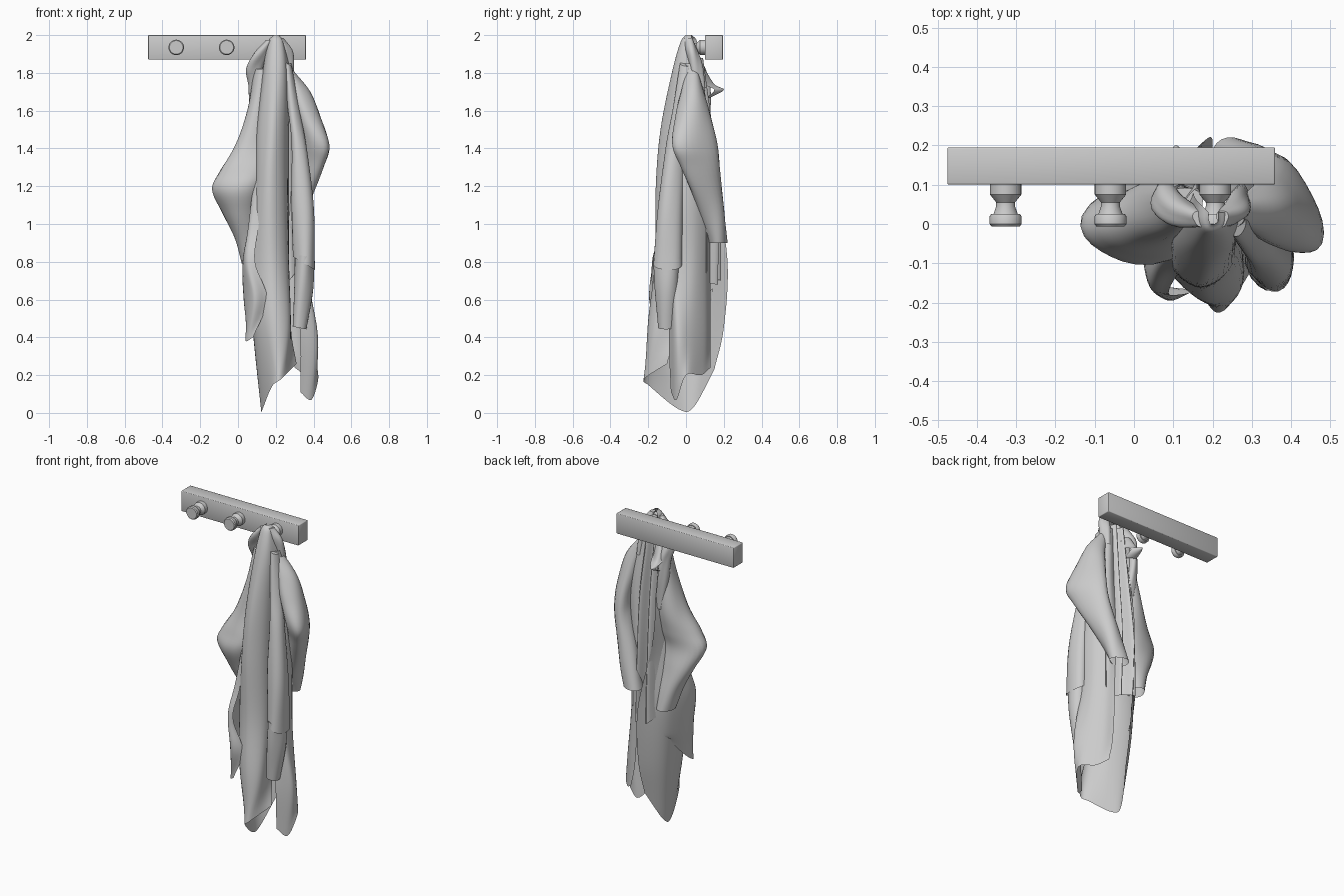
import bpy, math
from mathutils import Vector

def material(name, v):
    m = bpy.data.materials.new(name)
    m.diffuse_color = (v, v, v, 1)
    return m

GREY = material("plain grey", 0.6)

def add_mesh(name, verts, faces, angle=50):
    me = bpy.data.meshes.new(name)
    me.from_pydata([tuple(v) for v in verts], [], faces)
    me.materials.append(GREY)
    ob = bpy.data.objects.new(name, me)
    bpy.context.collection.objects.link(ob)
    bpy.context.view_layer.objects.active = ob
    for o in bpy.context.selected_objects:
        o.select_set(False)
    ob.select_set(True)
    bpy.ops.object.shade_smooth_by_angle(angle=math.radians(angle))
    return ob

def spline(pts, n):
    """Catmull-Rom through points of any dimension, n steps per span."""
    pts = [Vector(p) for p in pts]
    ext = [pts[0] * 2 - pts[1]] + pts + [pts[-1] * 2 - pts[-2]]
    out = []
    for i in range(1, len(ext) - 2):
        a, b, c, d = ext[i - 1:i + 3]
        for k in range(n):
            t = k / n
            out.append(0.5 * (2 * b + (c - a) * t + (2 * a - 5 * b + 4 * c - d) * t * t
                              + (3 * b - a - 3 * c + d) * t ** 3))
    return out + [pts[-1]]

def grid_faces(rows, cols, closed):
    return [(r * cols + c, r * cols + (c + 1) % cols,
             (r + 1) * cols + (c + 1) % cols, (r + 1) * cols + c)
            for r in range(rows - 1) for c in range(cols if closed else cols - 1)]

def cloth_panel(name, rings, hem, n=6):
    """Open hanging sheet: rings are (z, plan points); hem holds 3D points."""
    rows = [[(x, y, z) for x, y in pts] for z, pts in rings] + [hem]
    cols = [spline([r[i] for r in rows], n) for i in range(len(hem))]
    grid = [spline([c[j] for c in cols], n) for j in range(len(cols[0]))]
    add_mesh(name, [v for r in grid for v in r], grid_faces(len(grid), len(grid[0]), False))

def cloth_tube(name, path, wrinkle=0.06, tilt=0.0, n=6, seg=24):
    """Hanging tube: path entries are x, y, z, half widths in x and y, turn in degrees."""
    p = spline([tuple(e) + (0,) * (6 - len(e)) for e in path], n)
    verts = []
    for j, (x, y, z, rx, ry, turn) in enumerate(p):
        s, c = math.sin(math.radians(turn)), math.cos(math.radians(turn))
        for i in range(seg):
            a = 2 * math.pi * i / seg
            k = 1 + wrinkle * math.sin(3 * a + j * 0.22)
            u, v = rx * k * math.cos(a), ry * k * math.sin(a)
            dx, dy = u * c - v * s, u * s + v * c
            verts.append((x + dx, y + dy, z - tilt * dx))
    add_mesh(name, verts, grid_faces(len(p), seg, True) + [tuple(range(seg))])

# wall rail
bpy.ops.mesh.primitive_cube_add(size=1, location=(-0.058, 0.148, 1.935))
rail = bpy.context.object
rail.name = "rail"
rail.scale = (0.835, 0.095, 0.13)
bpy.ops.object.transform_apply(location=False, rotation=False, scale=True)
rail.data.materials.append(GREY)
bpy.ops.object.shade_smooth()
bev = rail.modifiers.new("bevel", 'BEVEL')
bev.width, bev.segments = 0.004, 2

# turned pegs
PROFILE = [(0.04, 0.102), (0.04, 0.075), (0.024, 0.055), (0.024, 0.045),
           (0.031, 0.025), (0.037, 0.025), (0.041, 0.019), (0.041, 0.0), (0.036, -0.006)]
for k in range(3):
    px, seg = -0.327 + 0.267 * k, 28
    verts = [(px + r * math.cos(2 * math.pi * i / seg), y, 1.935 + r * math.sin(2 * math.pi * i / seg))
             for r, y in PROFILE for i in range(seg)]
    last = (len(PROFILE) - 1) * seg
    add_mesh("peg", verts, grid_faces(len(PROFILE), seg, True) + [tuple(range(last, last + seg))], 35)

# coat: main panel wrapping from the back round the left to the front
cloth_panel("coat_main_panel", [
    (2.0, [(.19, .03), (.19, .015), (.195, .0), (.205, .0), (.215, .01), (.215, .03)]),
    (1.96, [(.16, .06), (.16, .01), (.175, -.02), (.205, -.03), (.235, -.015), (.245, .03)]),
    (1.8, [(.15, .08), (.13, .02), (.15, -.05), (.2, -.075), (.25, -.05), (.28, .04)]),
    (1.5, [(.13, .12), (.10, .03), (.11, -.07), (.18, -.135), (.25, -.08), (.27, .04)]),
    (1.2, [(.13, .16), (.09, .03), (.10, -.1), (.17, -.16), (.25, -.1), (.27, .04)]),
    (0.8, [(.19, .22), (.08, .08), (.07, -.08), (.17, -.165), (.26, -.11), (.27, .02)]),
    (0.45, [(.20, .20), (.09, .07), (.09, -.1), (.18, -.2), (.27, -.17), (.28, -.05)])],
    [(.19, .15, .23), (.13, .04, .03), (.13, -.04, .02), (.18, -.19, .14), (.23, -.22, .18), (.31, -.1, .26)])

# coat: right side panel
cloth_panel("coat_right_panel", [
    (1.85, [(.21, .07), (.25, .08), (.28, .05), (.28, .01), (.26, -.01)]),
    (1.5, [(.22, .10), (.29, .12), (.34, .07), (.34, -.01), (.29, -.04)]),
    (1.1, [(.23, .13), (.29, .12), (.35, .05), (.36, -.03), (.30, -.05)]),
    (0.75, [(.25, .13), (.31, .10), (.36, .03), (.36, -.06), (.30, -.07)]),
    (0.4, [(.27, .13), (.33, .10), (.40, .02), (.42, -.05), (.33, -.09)])],
    [(.30, .13, .24), (.36, .08, .2), (.425, .0, .2), (.39, -.05, .07), (.33, -.08, .11)])

# coat: rippled folds between the sleeves at the back
cloth_panel("coat_back_folds", [
    (1.88, [(.13, .06), (.16, .09), (.18, .06), (.21, .09), (.24, .06), (.27, .06)]),
    (1.5, [(.12, .08), (.16, .14), (.19, .08), (.23, .14), (.26, .08), (.30, .10)]),
    (1.1, [(.11, .09), (.15, .18), (.19, .10), (.23, .17), (.26, .09), (.31, .11)])],
    [(.10, .10, .75), (.15, .19, .7), (.20, .12, .72), (.24, .17, .68), (.27, .10, .7), (.31, .11, .75)])

# sleeves
cloth_tube("left_sleeve", [
    (.13, .05, 1.82, .045, .045), (.11, .04, 1.62, .06, .065), (.08, .03, 1.42, .095, .085),
    (.04, .005, 1.28, .13, .095), (.005, -.005, 1.18, .135, .095), (.02, .03, 1.06, .105, .085),
    (.055, .07, .92, .075, .07), (.075, .10, .79, .055, .06)])
cloth_tube("right_sleeve", [
    (.27, .035, 1.81, .025, .03), (.325, .035, 1.7, .055, .06), (.365, .035, 1.57, .065, .095, 15),
    (.4, .04, 1.42, .065, .128, 24), (.38, .075, 1.3, .06, .11, 26), (.315, .13, 1.1, .058, .075, 30),
    (.255, .17, .9, .06, .05)])

# front edge fold on the right, with its lower turned flap
cloth_tube("right_front_fold", [
    (.26, .0, 1.85, .025, .03), (.295, -.03, 1.6, .035, .04), (.325, -.06, 1.4, .042, .05),
    (.345, -.085, 1.1, .06, .065), (.352, -.095, .79, .058, .075)], 0.06, 0.6)
cloth_tube("right_front_flap", [
    (.352, -.1, .83, .05, .068), (.345, -.1, .66, .05, .065), (.325, -.1, .45, .036, .05)], 0.06, 0.2)

# left front edge, ending in a pointed flap
cloth_panel("left_front_flap", [
    (1.4, [(.14, .10), (.11, .04), (.10, -.03), (.11, -.06), (.15, -.10)]),
    (1.0, [(.13, .14), (.07, .07), (.06, -.04), (.06, -.11), (.11, -.13)]),
    (0.8, [(.14, .16), (.06, .08), (.025, -.06), (.04, -.16), (.09, -.18)]),
    (0.6, [(.13, .14), (.07, .06), (.03, -.07), (.08, -.19), (.155, -.17)])],
    [(.14, .14, .66), (.09, .07, .58), (.05, -.05, .44), (.04, -.13, .38), (.08, -.16, .4)])

# collar gathered round the peg
cloth_tube("collar_left", [
    (.17, .015, 1.975, .02, .02), (.12, .03, 1.9, .042, .035), (.085, .06, 1.82, .042, .04),
    (.09, .085, 1.73, .032, .04), (.095, .09, 1.6, .03, .04), (.12, .09, 1.42, .03, .03)], 0.12)
cloth_tube("collar_right", [
    (.225, .015, 1.985, .015, .02), (.255, .03, 1.92, .03, .03), (.265, .05, 1.84, .03, .035),
    (.27, .07, 1.72, .025, .03)], 0.12)
cloth_panel("collar_tip", [
    (1.82, [(.08, .08), (.12, .1), (.17, .08)]),
    (1.74, [(.08, .12), (.11, .15), (.17, .10)]),
    (1.71, [(.09, .18), (.11, .2), (.15, .15)])],
    [(.09, .1, 1.66), (.12, .13, 1.67), (.17, .1, 1.66)])
